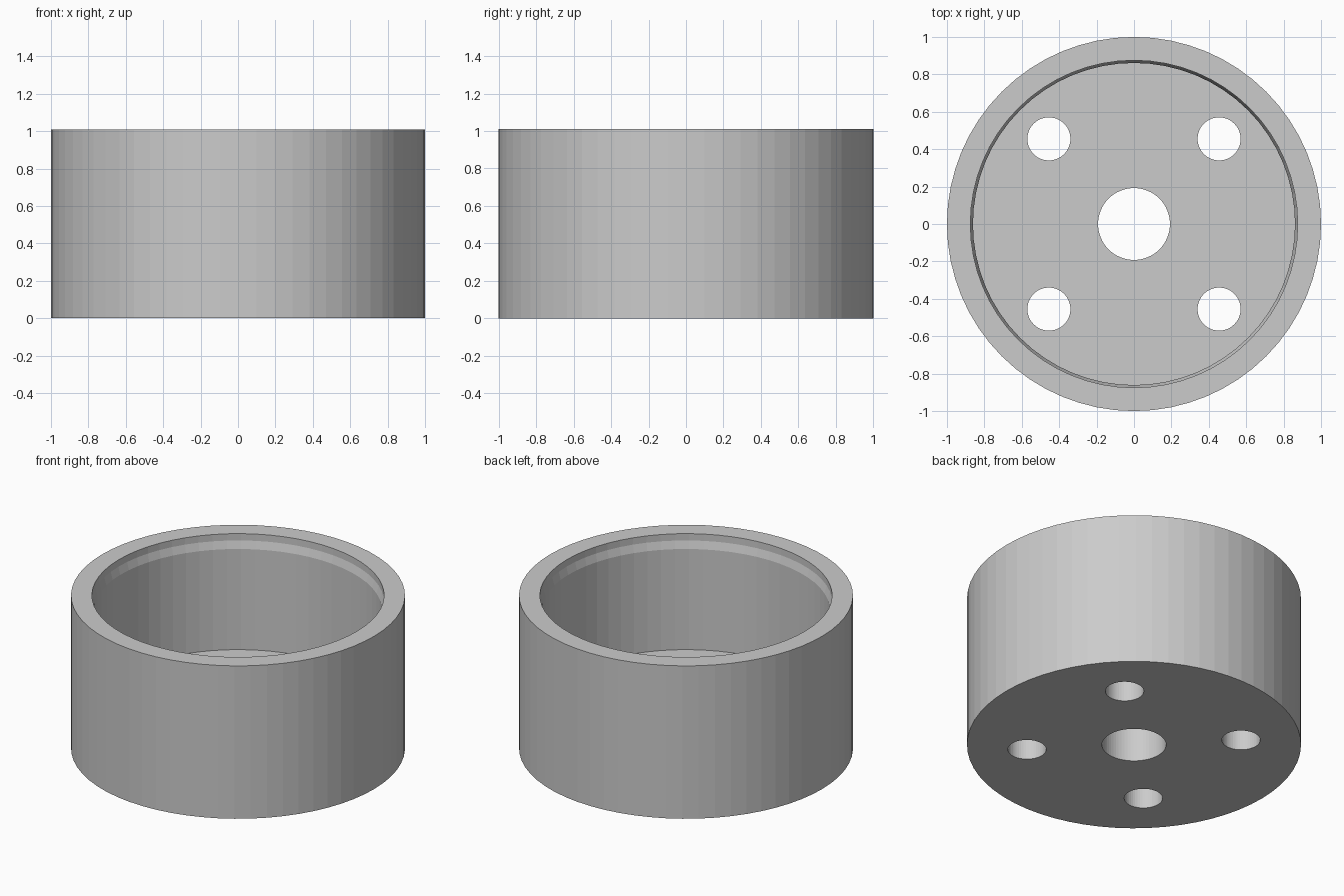
import bpy
import bmesh
from math import cos, sin, pi
from mathutils import Matrix

if "Cube" in bpy.data.objects:
    bpy.data.objects.remove(bpy.data.objects["Cube"], do_unlink=True)

SEGMENTS = 64
HEIGHT = 1.01
FLOOR = 0.25

grey = bpy.data.materials.new("plain grey")
grey.use_nodes = True
colour = (0.6, 0.6, 0.6, 1)
grey.diffuse_color = colour
grey.node_tree.nodes["Principled BSDF"].inputs["Base Color"].default_value = colour


def make_object(name, bm):
    bmesh.ops.recalc_face_normals(bm, faces=bm.faces)
    mesh = bpy.data.meshes.new(name)
    bm.to_mesh(mesh)
    bm.free()
    mesh.materials.append(grey)
    obj = bpy.data.objects.new(name, mesh)
    bpy.context.collection.objects.link(obj)
    return obj


def lathe(name, profile):
    """Turn a closed (radius, height) profile around the z axis."""
    bm = bmesh.new()
    rings = []
    for i in range(SEGMENTS):
        a = 2 * pi * i / SEGMENTS
        rings.append([bm.verts.new((r * cos(a), r * sin(a), z)) for r, z in profile])
    for i, ring in enumerate(rings):
        following = rings[(i + 1) % SEGMENTS]
        for j in range(len(profile)):
            k = (j + 1) % len(profile)
            bm.faces.new((ring[j], following[j], following[k], ring[k]))
    return make_object(name, bm)


# Cup: bored floor, straight wall, sloped step to a wider mouth
cup = lathe("cup_body", [
    (0.192, 0), (1, 0), (1, HEIGHT),
    (0.875, HEIGHT), (0.875, HEIGHT - 0.045), (0.861, HEIGHT - 0.095),
    (0.861, FLOOR), (0.192, FLOOR),
])

# Four bolt holes through the floor
bm = bmesh.new()
for x in (-0.455, 0.455):
    for y in (-0.455, 0.455):
        bmesh.ops.create_cone(bm, cap_ends=True, segments=48, radius1=0.115,
                              radius2=0.115, depth=0.6,
                              matrix=Matrix.Translation((x, y, FLOOR / 2)))
cutter = make_object("bolt_hole_cutter", bm)
cutter.hide_render = True

cut = cup.modifiers.new("bolt holes", 'BOOLEAN')
cut.operation = 'DIFFERENCE'
cut.solver = 'EXACT'
cut.object = cutter
bpy.context.view_layer.objects.active = cup
cup.select_set(True)
bpy.ops.object.modifier_apply(modifier=cut.name)
bpy.data.objects.remove(cutter, do_unlink=True)
